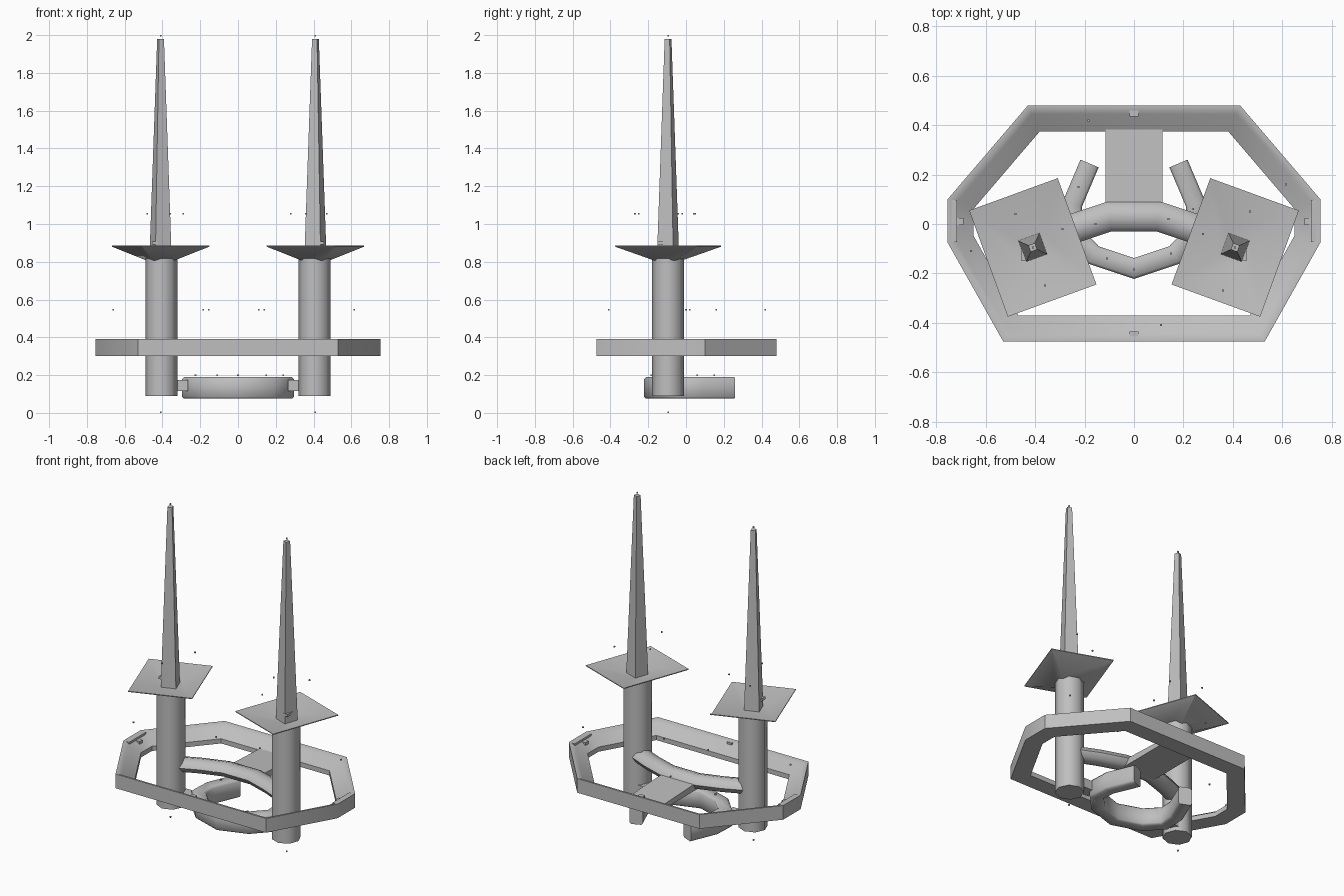
import bpy, bmesh, math
from mathutils import Vector

cube = bpy.data.objects.get("Cube")
if cube:
    bpy.data.objects.remove(cube, do_unlink=True)

GREY = (0.52, 0.52, 0.52, 1)
metal = bpy.data.materials.new("hull_grey")
metal.use_nodes = True
metal.diffuse_color = GREY
metal.node_tree.nodes["Principled BSDF"].inputs["Base Color"].default_value = GREY


def make(name, bm, smooth=40):
    bmesh.ops.recalc_face_normals(bm, faces=bm.faces[:])
    me = bpy.data.meshes.new(name)
    bm.to_mesh(me)
    bm.free()
    ob = bpy.data.objects.new(name, me)
    bpy.context.collection.objects.link(ob)
    me.materials.append(metal)
    if smooth:
        bpy.ops.object.select_all(action="DESELECT")
        ob.select_set(True)
        bpy.context.view_layer.objects.active = ob
        bpy.ops.object.shade_smooth_by_angle(angle=math.radians(smooth))
    return ob


def bridge_loops(bm, loops, closed=False, caps=True):
    """Skin a list of vertex-position loops."""
    rows = [[bm.verts.new(p) for p in loop] for loop in loops]
    pairs = list(zip(rows, rows[1:])) + ([(rows[-1], rows[0])] if closed else [])
    for a, b in pairs:
        for i in range(len(a)):
            j = (i + 1) % len(a)
            bm.faces.new((a[i], a[j], b[j], b[i]))
    if caps and not closed:
        bm.faces.new(rows[0])
        bm.faces.new(rows[-1])


def sweep(name, path, section, closed=False, smooth=40):
    """Sweep an (inward offset, z) section along a flat path with mitred corners."""
    pts = [Vector(p) for p in path]
    n = len(pts)
    loops = []
    for i, p in enumerate(pts):
        a = (p - pts[i - 1]).normalized() if closed or i > 0 else None
        b = (pts[(i + 1) % n] - p).normalized() if closed or i < n - 1 else None
        a, b = a or b, b or a
        na, nb = Vector((-a.y, a.x)), Vector((-b.y, b.x))
        mitre = (na + nb) / (1 + na.dot(nb))
        loops.append([(p.x + mitre.x * d, p.y + mitre.y * d, z) for d, z in section])
    bm = bmesh.new()
    bridge_loops(bm, loops, closed)
    return make(name, bm, smooth)


def mirrored(half):
    return half + [(-x, y) for x, y in reversed(half) if x != 0]


def polygon(cx, cy, z, sides, rx, ry, turn):
    out = []
    for k in range(sides):
        t = 2 * math.pi * (k + 0.5) / sides
        x, y = rx * math.cos(t), ry * math.sin(t)
        out.append((cx + x * math.cos(turn) - y * math.sin(turn),
                    cy + x * math.sin(turn) + y * math.cos(turn), z))
    return out


def box(name, centre, size):
    bm = bmesh.new()
    bmesh.ops.create_cube(bm, size=1)
    for v in bm.verts:
        v.co = Vector(c + s * k for c, s, k in zip(centre, size, v.co))
    return make(name, bm, 0)


# Large eight-sided ring with an inward-sloping deck
ring = mirrored([(0.53, -0.475), (0.755, -0.075), (0.755, 0.10), (0.43, 0.48)])
sweep("habitat_ring", ring,
      [(0, 0.30), (0, 0.39), (0.012, 0.39), (0.035, 0.376), (0.105, 0.33), (0.105, 0.30)],
      closed=True, smooth=35)

# Curved crossbar between the towers
bar_section = [(0.06 * math.cos(k * math.pi / 4), 0.345 + 0.043 * math.sin(k * math.pi / 4))
               for k in range(8)]
sweep("crossbar", mirrored([(0.41, -0.09), (0.25, -0.02), (0.1, 0.03)]), bar_section, smooth=60)

# Flat bridge from the crossbar to the back of the ring
bm = bmesh.new()
bridge_loops(bm, [[(-0.115, y, 0.305), (0.115, y, 0.305), (0.115, y, top), (-0.115, y, top)]
                  for y, top in ((0.04, 0.35), (0.39, 0.335))])
make("bridge", bm)

# Open docking collar beneath the ring
collar = mirrored([(0.18, 0.245), (0.25, 0.08), (0.255, -0.03), (0.165, -0.125), (0, -0.18)])
sweep("docking_collar", collar,
      [(-0.04, 0.085), (-0.04, 0.178), (-0.03, 0.19), (0.03, 0.19), (0.04, 0.178),
       (0.04, 0.085), (0.03, 0.075), (-0.03, 0.075)], smooth=60)

# Towers: pillar, inverted square dish and tapering mast on each side
for side, label in ((1, "left"), (-1, "right")):
    x, y, turn = side * 0.41, -0.095, -side * math.radians(20)
    root = math.sqrt(2)

    bm = bmesh.new()
    bridge_loops(bm, [polygon(x - side * 0.004, y, z, 8, 0.085, 0.085, turn) for z in (0.09, 0.83)])
    make(label + "_pillar", bm, 60)

    bm = bmesh.new()
    bridge_loops(bm, [polygon(x, y, z, 4, a * root, b * root, turn)
                      for z, a, b in ((0.808, 0.06, 0.06), (0.88, 0.191, 0.229),
                                      (0.885, 0.191, 0.229), (0.845, 0.05, 0.05))])
    make(label + "_dish", bm, 30)

    bm = bmesh.new()
    bridge_loops(bm, [polygon(x, y, z, 4, r * root, r * root, turn)
                      for z, r in ((0.82, 0.046), (1.98, 0.014))])
    make(label + "_mast", bm, 30)

    box(label + "_collar_link", (side * 0.31, -0.06, 0.145), (0.09, 0.07, 0.06))
    box(label + "_mast_hatch", (side * 0.44, -0.11, 0.9), (0.03, 0.08, 0.015))
    box(label + "_ring_gate", (side * 0.735, 0.0125, 0.365), (0.036, 0.17, 0.046))
    box(label + "_ring_hatch", (side * 0.705, 0.01, 0.36), (0.03, 0.03, 0.03))
    for z in (0.004, 1.996):
        box(label + "_tip_light", (x, y, z), (0.008,) * 3)

# Hatches on the front and back of the ring
for label, y in (("front", -0.45), ("back", 0.45)):
    box(label + "_ring_hatch", (0, y, 0.37), (0.035, 0.03, 0.03))

# Small floating marker lights around the station
lights = {
    1.055: [(-0.48, 0.04), (-0.29, -0.02), (-0.36, -0.25), (0.47, 0.05), (0.28, -0.04), (0.36, -0.27)],
    0.545: [(-0.66, -0.11), (-0.185, 0.42), (-0.155, 0), (0.14, 0.02), (0.11, -0.41), (0.615, 0.16)],
    0.198: [(-0.225, 0.15), (-0.11, -0.14), (0, -0.185), (0.15, -0.12), (0.24, 0.06)],
}
for z, spots in lights.items():
    for px, py in spots:
        box("marker_light", (px, py, z), (0.008,) * 3)
